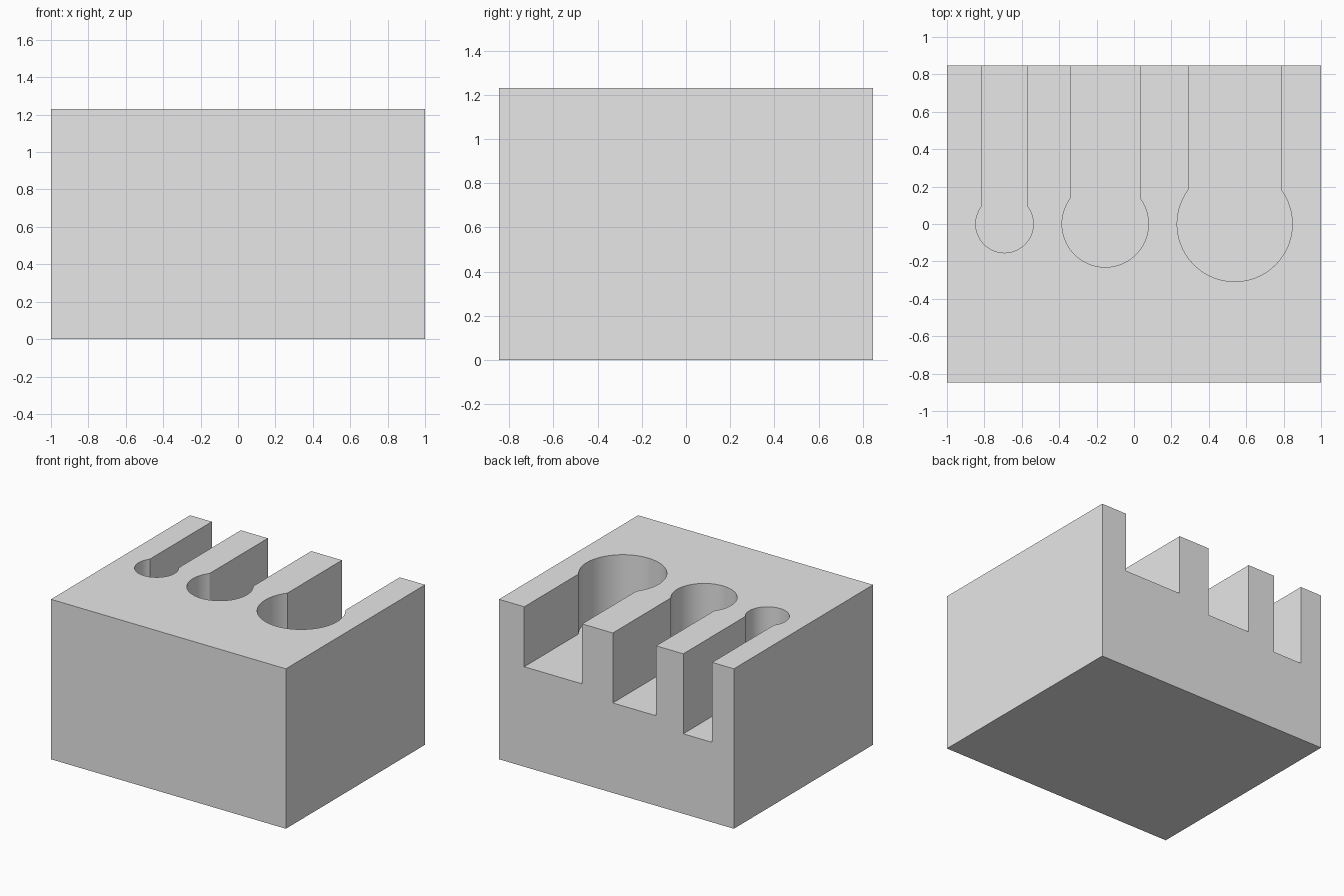
import bpy, bmesh, math

cube = bpy.data.objects.get("Cube")
if cube:
    bpy.data.objects.remove(cube, do_unlink=True)

U = 1 / 13                       # module that all sizes are multiples of
WIDTH, DEPTH, HEIGHT = 26 * U, 22 * U, 16 * U

grey = bpy.data.materials.new("plain grey")
grey.use_nodes = True
grey.diffuse_color = (0.8, 0.8, 0.8, 1)
grey.node_tree.nodes["Principled BSDF"].inputs["Base Color"].default_value = (0.8, 0.8, 0.8, 1)


def prism(name, outline, bottom, top):
    """Solid made by raising a flat outline from bottom to top."""
    bm = bmesh.new()
    face = bm.faces.new([bm.verts.new((x, y, bottom)) for x, y in outline])
    raised = bmesh.ops.extrude_face_region(bm, geom=[face])
    verts = [g for g in raised["geom"] if isinstance(g, bmesh.types.BMVert)]
    bmesh.ops.translate(bm, verts=verts, vec=(0, 0, top - bottom))
    bmesh.ops.recalc_face_normals(bm, faces=bm.faces[:])
    mesh = bpy.data.meshes.new(name)
    bm.to_mesh(mesh)
    bm.free()
    mesh.materials.append(grey)
    obj = bpy.data.objects.new(name, mesh)
    bpy.context.collection.objects.link(obj)
    return obj


def keyhole(cx, radius, back, steps=72):
    """Round pocket with a narrower channel running out to the back."""
    start = math.pi - math.asin(0.6)
    sweep = math.pi + 2 * math.asin(0.6)
    arc = [start + sweep * i / steps for i in range(steps + 1)]
    points = [(cx + radius * math.cos(a), radius * math.sin(a)) for a in arc]
    half = 0.8 * radius
    return points + [(cx + half, back), (cx - half, back)]


# Main block
w, d = WIDTH / 2, DEPTH / 2
block = prism("block", [(-w, -d), (w, -d), (w, d), (-w, d)], 0, HEIGHT)

# Three keyhole pockets: centre, radius and depth in modules
cutters = []
for name, cx, radius, depth in (("small", -9, 2, 8), ("medium", -2, 3, 7), ("large", 7, 4, 6)):
    cutter = prism(name + "_pocket_cutter", keyhole(cx * U, radius * U, d + U),
                   HEIGHT - depth * U, HEIGHT + U)
    cutter.hide_render = True
    cut = block.modifiers.new(name + "_pocket", "BOOLEAN")
    cut.operation = "DIFFERENCE"
    cut.solver = "EXACT"
    cut.object = cutter
    cutters.append(cutter)

# Apply the cuts, then smooth only the round walls
bpy.ops.object.select_all(action="DESELECT")
block.select_set(True)
bpy.context.view_layer.objects.active = block
for modifier in list(block.modifiers):
    bpy.ops.object.modifier_apply(modifier=modifier.name)
for cutter in cutters:
    bpy.data.objects.remove(cutter, do_unlink=True)
bpy.ops.object.shade_smooth_by_angle(angle=math.radians(30))
